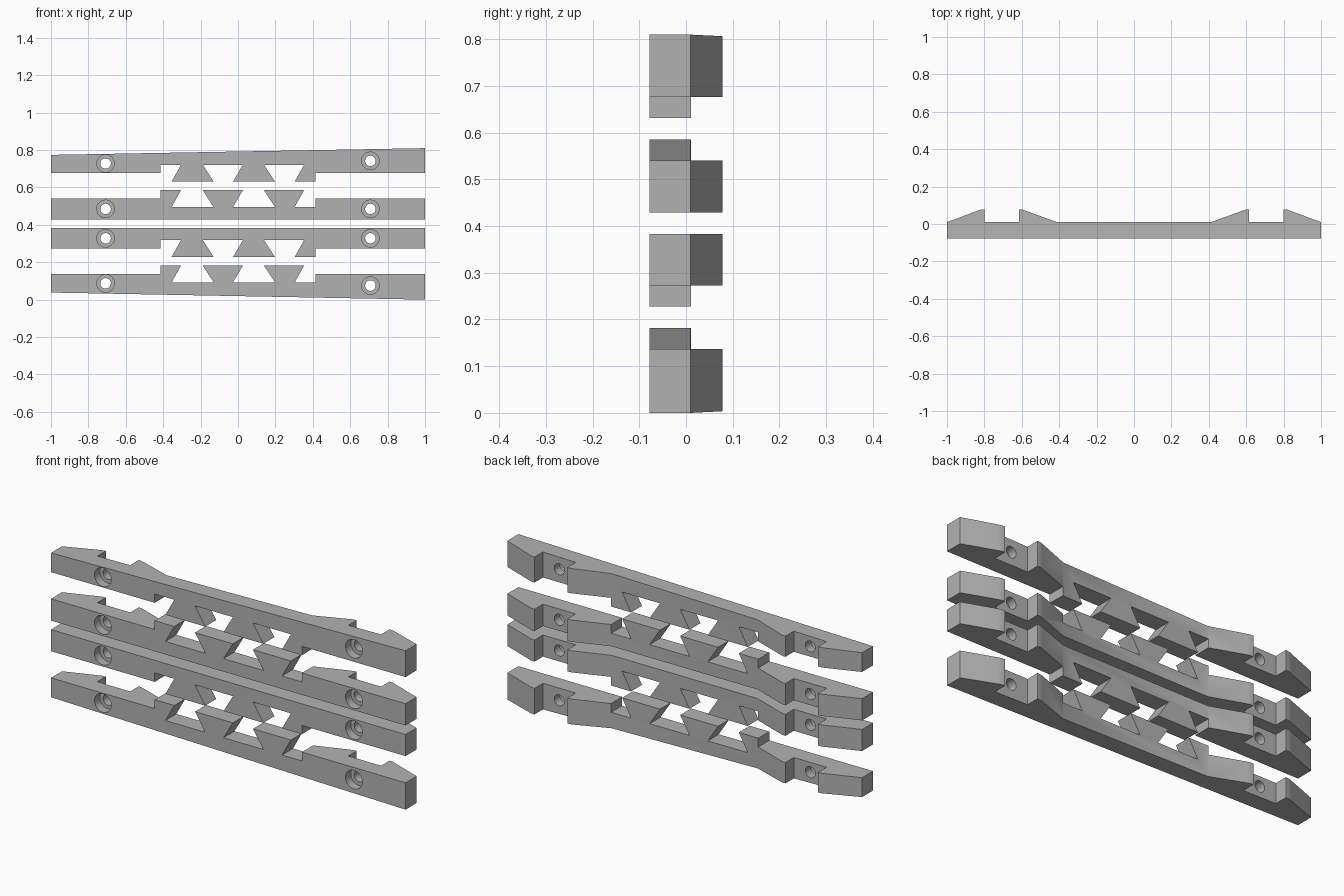
import bpy, bmesh
from mathutils import Matrix, Vector

if "Cube" in bpy.data.objects:
    bpy.data.objects.remove(bpy.data.objects["Cube"], do_unlink=True)

grey = bpy.data.materials.new("plain grey")
grey.use_nodes = True
COLOUR = (0.45, 0.45, 0.45, 1)
grey.diffuse_color = COLOUR
grey.node_tree.nodes["Principled BSDF"].inputs["Base Color"].default_value = COLOUR

FRONT, BACK, WEB = -0.078, 0.078, 0.01
HOLE_X = 0.708


def prism(name, points, direction):
    """Closed outline extruded along a direction."""
    bm = bmesh.new()
    face = bm.faces.new([bm.verts.new(p) for p in points])
    ext = bmesh.ops.extrude_face_region(bm, geom=[face])
    moved = [v for v in ext["geom"] if isinstance(v, bmesh.types.BMVert)]
    bmesh.ops.translate(bm, verts=moved, vec=Vector(direction))
    bmesh.ops.recalc_face_normals(bm, faces=bm.faces)
    return to_object(name, bm)


def cylinder(name, x, z, radius, y0, y1):
    bm = bmesh.new()
    place = Matrix.Translation((x, (y0 + y1) / 2, z)) @ Matrix.Rotation(1.5707963, 4, "X")
    bmesh.ops.create_cone(bm, cap_ends=True, segments=40, radius1=radius,
                          radius2=radius, depth=y1 - y0, matrix=place)
    return to_object(name, bm)


def to_object(name, bm):
    mesh = bpy.data.meshes.new(name)
    bm.to_mesh(mesh)
    bm.free()
    mesh.materials.append(grey)
    obj = bpy.data.objects.new(name, mesh)
    bpy.context.collection.objects.link(obj)
    return obj


def boolean(obj, cutter, operation):
    mod = obj.modifiers.new(operation.lower(), "BOOLEAN")
    mod.operation, mod.object, mod.solver = operation, cutter, "EXACT"
    bpy.context.view_layer.objects.active = obj
    bpy.ops.object.modifier_apply(modifier=mod.name)
    bpy.data.objects.remove(cutter, do_unlink=True)


# Dovetail joint line shared by all bars, left end to right end
LOW, MID, HIGH = 0.092, 0.137, 0.182
joint = [(-1, MID), (-0.415, MID), (-0.415, HIGH), (-0.305, HIGH), (-0.355, LOW),
         (-0.13, LOW), (-0.188, HIGH), (0.026, HIGH), (-0.027, LOW),
         (0.198, LOW), (0.139, HIGH), (0.353, HIGH), (0.303, LOW),
         (0.415, LOW), (0.415, MID), (1, MID)]

# Plan outline of the back: two ramped clips either side of each bolt notch
half = [(0.412, WEB), (0.585, 0.073), (0.6, 0.077), (0.615, BACK), (0.615, WEB),
        (0.8, WEB), (0.8, BACK), (0.82, 0.0765), (0.835, 0.071), (1, WEB), (1.1, -0.027)]
back_line = [(-x, y) for x, y in reversed(half)] + half
plan = back_line + [(1.1, -0.2), (-1.1, -0.2)]


def bar(name, lift, edge_left, edge_right, hole_left, hole_right):
    # Side profile: joint line closed by the plain outer edge
    outline = [(x, z + lift) for x, z in joint] + [(1, edge_right), (-1, edge_left)]
    obj = prism(name, [(x, FRONT, z) for x, z in outline], (0, 0.3, 0))
    boolean(obj, prism("plan_cutter", [(x, y, -0.1) for x, y in plan], (0, 0, 1.1)), "INTERSECT")

    # Counterbored bolt holes
    for x, z in ((-HOLE_X, hole_left), (HOLE_X, hole_right)):
        boolean(obj, cylinder("bore_cutter", x, z, 0.028, -0.2, 0.2), "DIFFERENCE")
        boolean(obj, cylinder("counterbore_cutter", x, z, 0.047, -0.2, -0.035), "DIFFERENCE")

    bpy.ops.object.select_all(action="DESELECT")
    obj.select_set(True)
    bpy.context.view_layer.objects.active = obj
    bpy.ops.object.shade_smooth_by_angle()


bar("bottom_bar", 0, 0.038, 0, 0.087, 0.075)
bar("lower_middle_bar", 0.136, 0.383, 0.383, 0.328, 0.328)
bar("upper_middle_bar", 0.403, 0.429, 0.429, 0.485, 0.485)
bar("top_bar", 0.539, 0.774, 0.81, 0.728, 0.742)
